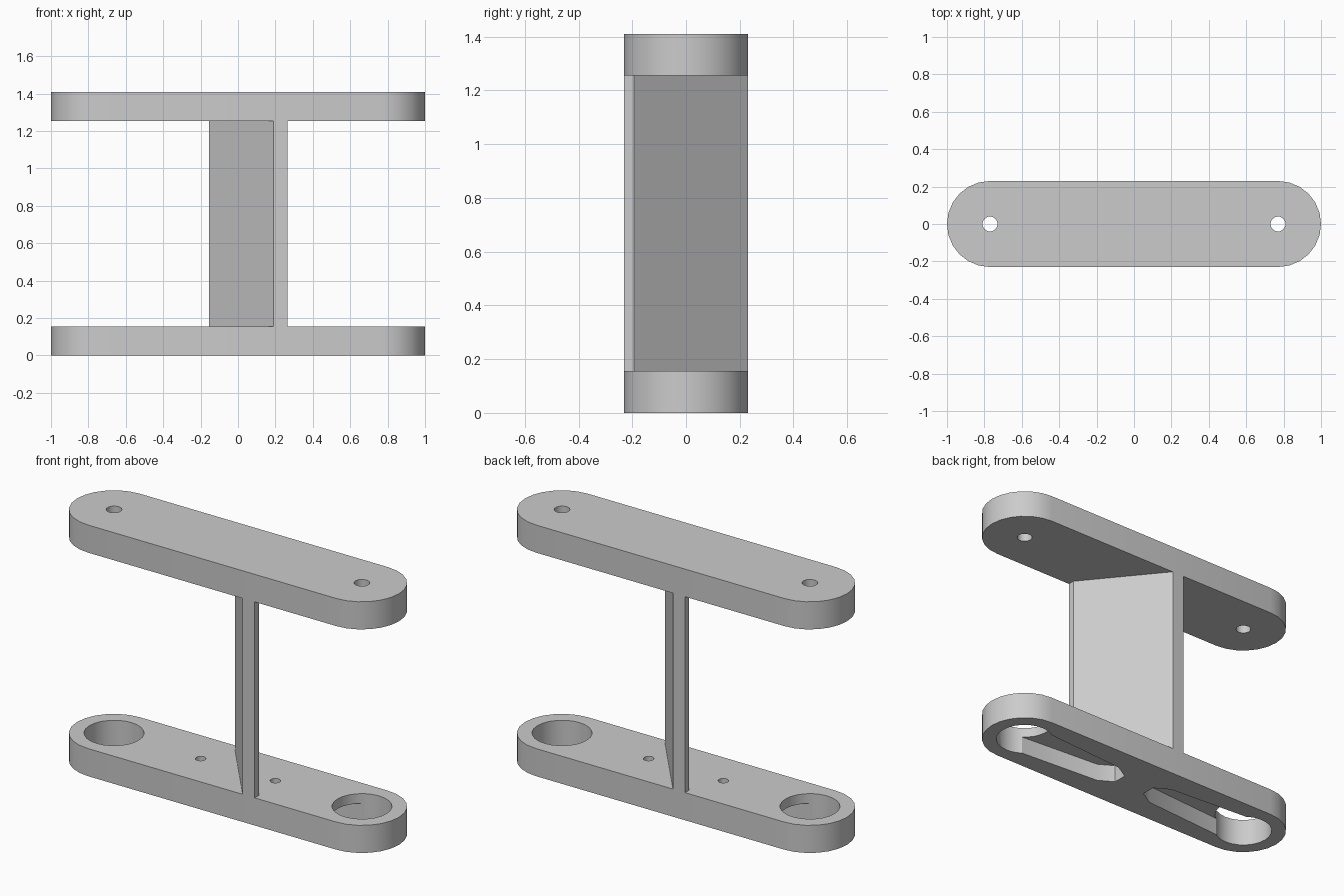
import bpy
import bmesh
from math import cos, sin, pi, radians

if "Cube" in bpy.data.objects:
    bpy.data.objects.remove(bpy.data.objects["Cube"])

PLATE = 0.155       # plate thickness
TOP = 1.41          # overall height
RADIUS = 0.23       # half width of the plates
REACH = 0.77        # distance of the end centres
EDGE = 0.153        # large bore radius

grey = bpy.data.materials.new("plain_grey")
grey.use_nodes = True
COLOUR = (0.6, 0.6, 0.6, 1)
grey.diffuse_color = COLOUR
grey.node_tree.nodes["Principled BSDF"].inputs["Base Color"].default_value = COLOUR


def prism(name, outline, z0, z1):
    """Extrude a plan outline (counter-clockwise) from z0 to z1."""
    bm = bmesh.new()
    base = bm.faces.new([bm.verts.new((x, y, z0)) for x, y in outline])
    top = bmesh.ops.extrude_face_region(bm, geom=[base])["geom"]
    verts = [v for v in top if isinstance(v, bmesh.types.BMVert)]
    bmesh.ops.translate(bm, vec=(0, 0, z1 - z0), verts=verts)
    bmesh.ops.recalc_face_normals(bm, faces=bm.faces)
    mesh = bpy.data.meshes.new(name)
    bm.to_mesh(mesh)
    bm.free()
    mesh.materials.append(grey)
    obj = bpy.data.objects.new(name, mesh)
    bpy.context.collection.objects.link(obj)
    return obj


def arc(cx, r, start, end, steps):
    angles = [start + (end - start) * i / steps for i in range(steps + 1)]
    return [(cx + r * cos(a), r * sin(a)) for a in angles]


def circle(cx, r, steps=24):
    return arc(cx, r, 0, 2 * pi, steps)[:-1]


def activate(obj):
    bpy.ops.object.select_all(action="DESELECT")
    obj.select_set(True)
    bpy.context.view_layer.objects.active = obj


def cut(obj, outline, z0, z1):
    """Subtract an extruded outline and discard the cutter."""
    cutter = prism("cutter", outline, z0, z1)
    cutter.hide_render = True
    mod = obj.modifiers.new("cut", "BOOLEAN")
    mod.operation = "DIFFERENCE"
    mod.solver = "EXACT"
    mod.object = cutter
    activate(obj)
    bpy.ops.object.modifier_apply(modifier=mod.name)
    bpy.data.objects.remove(cutter)


# Round-ended plates
capsule = arc(REACH, RADIUS, -pi / 2, pi / 2, 12) + arc(-REACH, RADIUS, pi / 2, 3 * pi / 2, 12)
bottom_plate = prism("bottom_plate", capsule, 0, PLATE)
top_plate = prism("top_plate", capsule, TOP - PLATE, TOP)

# Tapered pocket under the bottom plate, running from the bore to the small hole
pocket = [(0.1, -0.04), (0.185, -0.09), (0.694, -0.126),
          (0.694, 0.126), (0.185, 0.09), (0.1, 0.04)]

for side in (1, -1):
    cut(top_plate, circle(side * REACH, 0.04), TOP - 0.3, TOP + 0.1)
    cut(bottom_plate, [(side * x, side * y) for x, y in pocket], -0.1, 0.1)
    cut(bottom_plate, circle(side * REACH, EDGE), -0.2, 0.3)
    cut(bottom_plate, circle(side * 0.232, 0.027, 16), 0.05, 0.3)

# Diagonal web joining the plates
web_outline = [(0.19, -0.23), (0.265, -0.23), (0.265, -0.193),
               (-0.08, 0.23), (-0.155, 0.23), (-0.155, 0.193)]
web = prism("diagonal_web", web_outline, PLATE, TOP - PLATE)

for obj in (bottom_plate, top_plate, web):
    activate(obj)
    bpy.ops.object.shade_smooth_by_angle(angle=radians(30))
